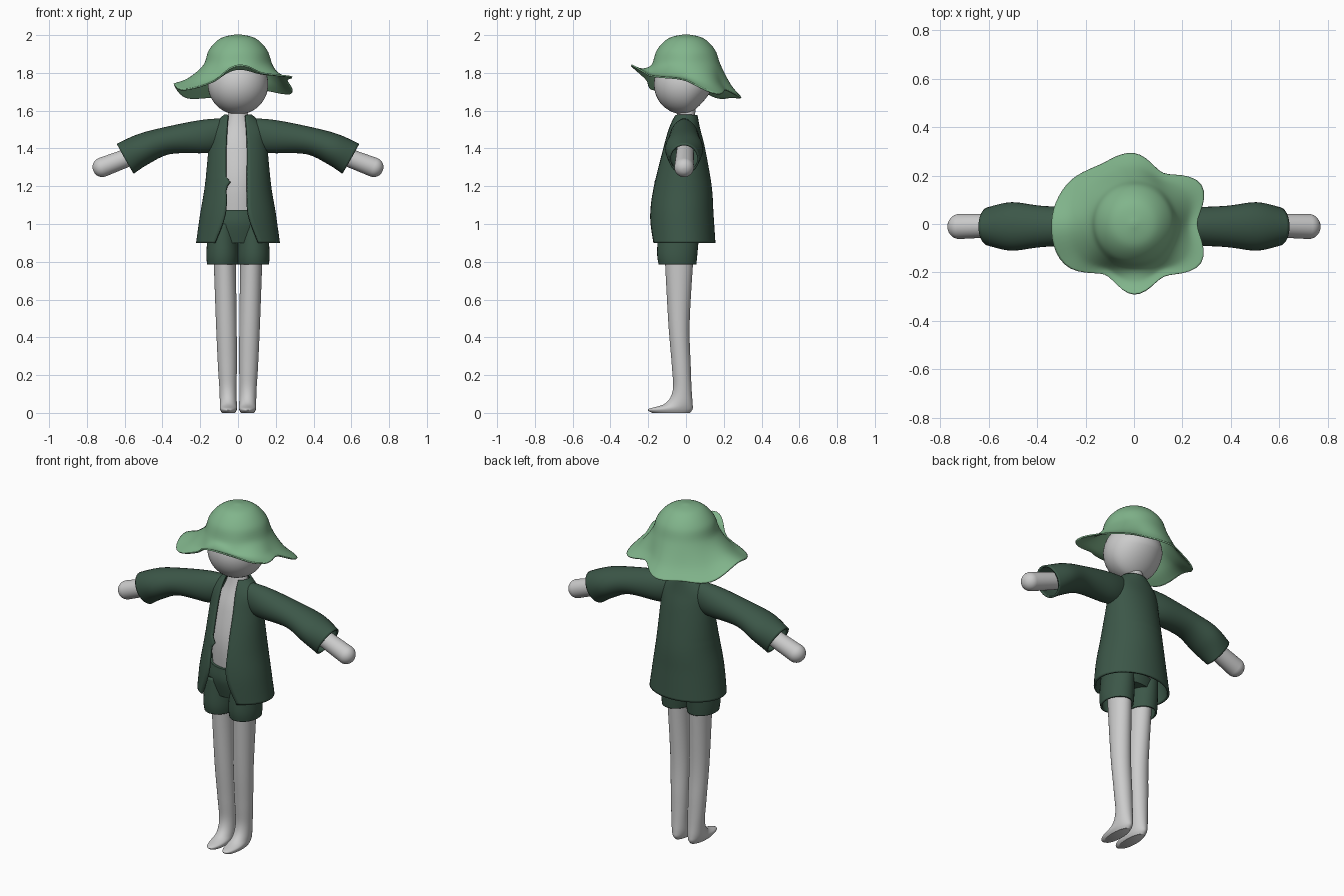
import bpy
import bmesh
from math import sin, cos, tau, pi, asin, radians
from mathutils import Vector

cube = bpy.data.objects.get("Cube")
if cube:
    bpy.data.objects.remove(cube)


def material(name, red, green, blue):
    mat = bpy.data.materials.new(name)
    mat.use_nodes = True
    mat.diffuse_color = (red, green, blue, 1)
    shader = mat.node_tree.nodes["Principled BSDF"]
    shader.inputs["Base Color"].default_value = mat.diffuse_color
    return mat


SKIN = material("pale grey", 0.6, 0.6, 0.6)
HAT = material("leaf green", 0.22, 0.46, 0.26)
CLOTH = material("dark green", 0.045, 0.095, 0.065)


def spline(keys, steps=6, cyclic=False):
    """Smooth curve through a few keys of any dimension."""
    points = [Vector(key) for key in keys]
    if cyclic:
        points = [points[-1]] + points + points[:2]
    else:
        points = [points[0]] + points + [points[-1]]
    result = []
    for a, b, c, d in zip(points, points[1:], points[2:], points[3:]):
        for step in range(steps):
            t = step / steps
            curve = (a * 2 - b * 5 + c * 4 - d) + (b * 3 - c * 3 + d - a) * t
            result.append(b + ((c - a) + curve * t) * (t / 2))
    if not cyclic:
        result.append(points[-1])
    return result


def finish(obj, mat):
    """Colour and smooth a part."""
    obj.data.materials.append(mat)
    bpy.ops.object.select_all(action="DESELECT")
    obj.select_set(True)
    bpy.context.view_layer.objects.active = obj
    bpy.ops.object.shade_smooth_by_angle(angle=radians(50))


def loft(name, rings, mat, closed=True, cap_start=True, cap_end=True, thickness=0):
    """Skin a list of equal-length point rings."""
    bm = bmesh.new()
    rows = [[bm.verts.new(point) for point in ring] for ring in rings]
    count = len(rows[0])
    for upper, lower in zip(rows, rows[1:]):
        for i in range(count if closed else count - 1):
            j = (i + 1) % count
            bm.faces.new((upper[i], upper[j], lower[j], lower[i]))
    if cap_start:
        bm.faces.new(rows[0])
    if cap_end:
        bm.faces.new(rows[-1])
    bmesh.ops.recalc_face_normals(bm, faces=bm.faces)
    mesh = bpy.data.meshes.new(name)
    bm.to_mesh(mesh)
    bm.free()
    obj = bpy.data.objects.new(name, mesh)
    bpy.context.collection.objects.link(obj)
    if thickness:
        solid = obj.modifiers.new("cloth thickness", "SOLIDIFY")
        solid.thickness = thickness
        solid.offset = 0
    finish(obj, mat)


def ellipse(center, u, v, count=32):
    angles = [tau * i / count for i in range(count)]
    return [center + u * cos(angle) + v * sin(angle) for angle in angles]


def level_rings(keys, x=0):
    """Horizontal ellipses from keys of height, front, back and half width."""
    rings = []
    for z, front, back, width in spline(keys):
        center = Vector((x, (front + back) / 2, z))
        rings.append(ellipse(center, Vector((width, 0, 0)),
                             Vector((0, (back - front) / 2, 0))))
    return rings


def limb_rings(keys, side):
    """Tilted ellipses from upper edge x, z, lower edge x, z and half depth."""
    rings = []
    for top_x, top_z, low_x, low_z, depth in spline(keys):
        top = Vector((side * top_x, -0.01, top_z))
        low = Vector((side * low_x, -0.01, low_z))
        rings.append(ellipse((top + low) / 2, (top - low) / 2, Vector((0, depth, 0))))
    return rings


# Head: a ball whose lower back tucks in towards the neck
radius = 0.16
bpy.ops.mesh.primitive_uv_sphere_add(segments=40, ring_count=24, radius=radius,
                                     location=(0, -0.01, 1.74))
head = bpy.context.object
head.name = "head"
for vert in head.data.vertices:
    if vert.co.z < 0 < vert.co.y:
        vert.co.y *= 1 + vert.co.z / radius * 0.4
finish(head, SKIN)

# Torso with neck
torso = [(0.95, -0.12, 0.08, 0.13), (1.2, -0.14, 0.09, 0.13), (1.4, -0.105, 0.07, 0.12),
         (1.53, -0.06, 0.05, 0.07), (1.62, -0.04, 0.05, 0.04)]
loft("torso", level_rings(torso), SKIN)

# Open coat: height, front, back, half width and half opening
coat = [(1.575, -0.06, 0.055, 0.07, 0.045), (1.5, -0.09, 0.07, 0.14, 0.05),
        (1.4, -0.12, 0.095, 0.15, 0.055), (1.2, -0.17, 0.13, 0.17, 0.055),
        (1.05, -0.19, 0.14, 0.195, 0.06), (0.9, -0.19, 0.15, 0.216, 0.115)]
rows = []
for z, front, back, width, opening in spline(coat, steps=8):
    notch = max(0, 0.025 - abs(z - 1.22))
    start = -pi / 2 + asin((opening - 0.007) / width)
    end = pi * 3 / 2 - asin((opening + 0.007 - notch) / width)
    middle, depth = (front + back) / 2, (back - front) / 2
    angles = [start + (end - start) * i / 48 for i in range(49)]
    rows.append([(width * cos(a), middle + depth * sin(a), z) for a in angles])
loft("coat", rows, CLOTH, closed=False, cap_start=False, cap_end=False, thickness=0.012)

# Waist of the shorts
waist = [(0.9, -0.13, 0.06, 0.14), (1, -0.155, 0.09, 0.15), (1.075, -0.15, 0.09, 0.135)]
loft("shorts_waist", level_rings(waist), CLOTH)

# Paired parts
sleeve = [(0.07, 1.555, 0.11, 1.39, 0.05), (0.2, 1.545, 0.18, 1.38, 0.07),
          (0.4, 1.505, 0.36, 1.375, 0.08), (0.53, 1.47, 0.48, 1.32, 0.095),
          (0.64, 1.42, 0.555, 1.27, 0.075)]
shorts = [(1, -0.14, 0.07, 0.07), (0.85, -0.148, 0.056, 0.08), (0.787, -0.14, 0.05, 0.077)]
leg = [(0.98, -0.12, 0.05, 0.06), (0.5, -0.095, 0.02, 0.055), (0.25, -0.075, 0.025, 0.05),
       (0.12, -0.07, 0.03, 0.045), (0.05, -0.11, 0.035, 0.045),
       (0.02, -0.2, 0.035, 0.045), (0, -0.18, 0.02, 0.035)]
for side, label in ((1, "left"), (-1, "right")):
    loft(label + "_sleeve", limb_rings(sleeve, side), CLOTH,
         cap_start=False, cap_end=False, thickness=0.01)
    loft(label + "_shorts_leg", level_rings(shorts, side * 0.082), CLOTH,
         cap_start=False, cap_end=False, thickness=0.01)

    # Arm: a straight tube widening a little to a rounded hand
    shoulder, hand = Vector((side * 0.3, 0, 1.46)), Vector((side * 0.72, -0.01, 1.3))
    along = (hand - shoulder).normalized()
    up = along.cross(Vector((0, side, 0)))
    deep = Vector((0, 1, 0))
    rings = [ellipse(shoulder, up * 0.04, deep * 0.04)]
    for i in range(8):
        turn = i / 8 * pi / 2
        size = 0.052 * cos(turn)
        rings.append(ellipse(hand + along * 0.05 * sin(turn), up * size, deep * size))
    loft(label + "_arm", rings, SKIN)

    # Leg: leans outwards from the foot, which reaches forward
    rings = level_rings(leg)
    for ring in rings:
        for point in ring:
            point.x += side * (0.05 + 0.025 * point.z)
    loft(label + "_leg", rings, SKIN)

# Floppy hat: domed crown and a wavy brim, radius and height every 30 degrees
crown = [(0.01, 2), (0.09, 1.98), (0.15, 1.92), (0.18, 1.84)]
brim = [(0.26, 1.76), (0.32, 1.69), (0.24, 1.71), (0.29, 1.67), (0.28, 1.67), (0.32, 1.67),
        (0.34, 1.74), (0.33, 1.71), (0.24, 1.76), (0.29, 1.84), (0.25, 1.8), (0.32, 1.78)]
rim = spline(brim, cyclic=True)
columns = []
for i, edge in enumerate(rim):
    angle = tau * i / len(rim)
    fold = (Vector(crown[-1]) + edge) / 2 - Vector((0, 0.02))
    profile = spline(crown + [fold, edge])
    columns.append([(r * cos(angle), r * sin(angle), z) for r, z in profile])
loft("floppy_hat", list(zip(*columns)), HAT, cap_end=False, thickness=0.008)
